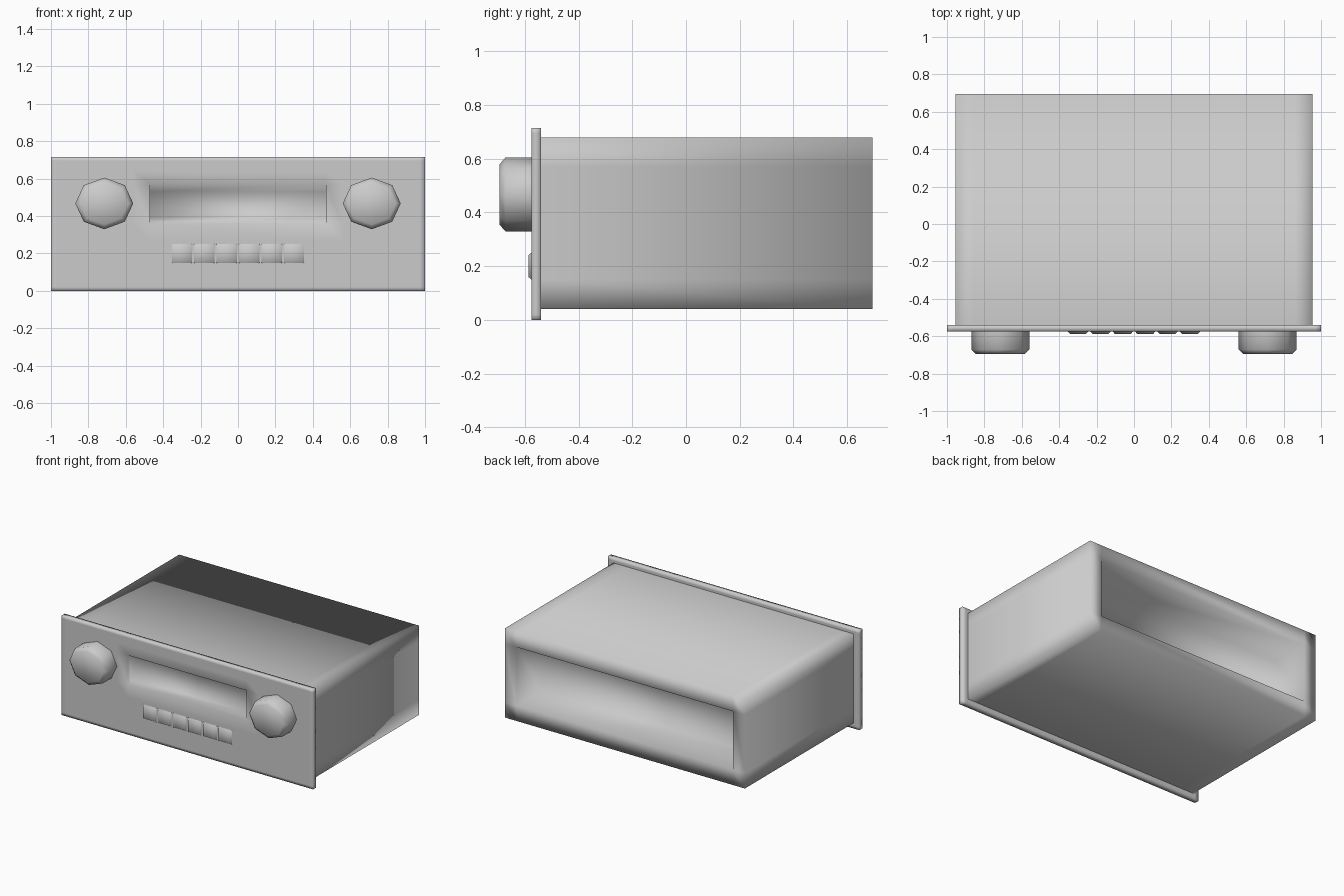
import bpy, bmesh, math
from mathutils import Vector

if "Cube" in bpy.data.objects:
    bpy.data.objects.remove(bpy.data.objects["Cube"])


def finish(name, bm):
    bmesh.ops.recalc_face_normals(bm, faces=bm.faces)
    me = bpy.data.meshes.new(name)
    bm.to_mesh(me)
    bm.free()
    for p in me.polygons:
        p.use_smooth = True
    ob = bpy.data.objects.new(name, me)
    bpy.context.collection.objects.link(ob)
    return ob


def box(lo, hi, cuts_x, cuts_z):
    """Box between two corners with support loops across x and z."""
    bm = bmesh.new()
    bmesh.ops.create_cube(bm, size=1)
    lo, hi = Vector(lo), Vector(hi)
    for v in bm.verts:
        v.co = Vector([lo[i] + (v.co[i] + 0.5) * (hi[i] - lo[i]) for i in range(3)])
    for axis, cuts in ((0, cuts_x), (2, cuts_z)):
        no = Vector((0, 0, 0))
        no[axis] = 1
        for c in cuts:
            bmesh.ops.bisect_plane(bm, geom=bm.verts[:] + bm.edges[:] + bm.faces[:],
                                   plane_co=no * c, plane_no=no)
    bm.normal_update()
    return bm


def faces_at(bm, y, x_max, z0, z1):
    """Faces lying on the plane y inside a window."""
    out = []
    for f in bm.faces:
        c = f.calc_center_median()
        if abs(f.normal.y) > 0.9 and abs(c.y - y) < 1e-4 and abs(c.x) < x_max and z0 < c.z < z1:
            out.append(f)
    return out


def push_in(bm, faces):
    """Extrude a face region and return the moved vertices."""
    res = bmesh.ops.extrude_face_region(bm, geom=faces)
    bmesh.ops.delete(bm, geom=faces, context='FACES')
    return [g for g in res['geom'] if isinstance(g, bmesh.types.BMVert)]


def boss(name, x, z, outline, rings):
    """Raised front control: outline scaled per ring (y, scale x, scale z), capped in front."""
    bm = bmesh.new()
    loops = [[bm.verts.new((x + px * sx, y, z + pz * sz)) for px, pz in outline]
             for y, sx, sz in rings]
    n = len(outline)
    for a, b in zip(loops, loops[1:]):
        for i in range(n):
            bm.faces.new((a[i], a[(i + 1) % n], b[(i + 1) % n], b[i]))
    bm.faces.new(loops[-1])
    return finish(name, bm)


# Housing: sleeve open behind the face plate, with a recessed rear panel
bm = box((-0.955, -0.54, 0.04), (0.955, 0.695, 0.68), (-0.86, 0.86), (0.15, 0.57))
for v in push_in(bm, faces_at(bm, 0.695, 0.86, 0.15, 0.57)):
    v.co.y -= 0.28
bmesh.ops.delete(bm, geom=faces_at(bm, -0.54, 2, -1, 2), context='FACES')
finish("housing", bm)

# Face plate with a wedge-shaped slot, deepest at its top
bm = box((-1, -0.575, 0), (1, -0.54, 0.715),
         (-0.97, -0.56, -0.47, 0.47, 0.56, 0.97), (0.02, 0.27, 0.36, 0.57, 0.64, 0.695))
bmesh.ops.delete(bm, geom=faces_at(bm, -0.54, 0.47, 0.36, 0.57), context='FACES')
for v in push_in(bm, faces_at(bm, -0.575, 0.47, 0.36, 0.57)):
    top = v.co.z > 0.5
    v.co.y += 0.10 if top else 0.04
    v.co.z += -0.04 if top else 0.03
finish("face_plate", bm)

# Eight-sided control knobs with a chamfered front
octagon = [(math.cos(i * math.pi / 4), math.sin(i * math.pi / 4)) for i in range(8)]
for side, name in ((-1, "left_knob"), (1, "right_knob")):
    boss(name, side * 0.715, 0.467, octagon,
         [(-0.57, 0.155, 0.138), (-0.672, 0.155, 0.138), (-0.695, 0.13, 0.112)])

# Row of six preset buttons
square = [(-1, -1), (1, -1), (1, 1), (-1, 1)]
for i in range(6):
    boss(f"preset_button_{i + 1}", -0.3 + 0.12 * i, 0.2, square,
         [(-0.574, 0.055, 0.052), (-0.587, 0.043, 0.04)])
